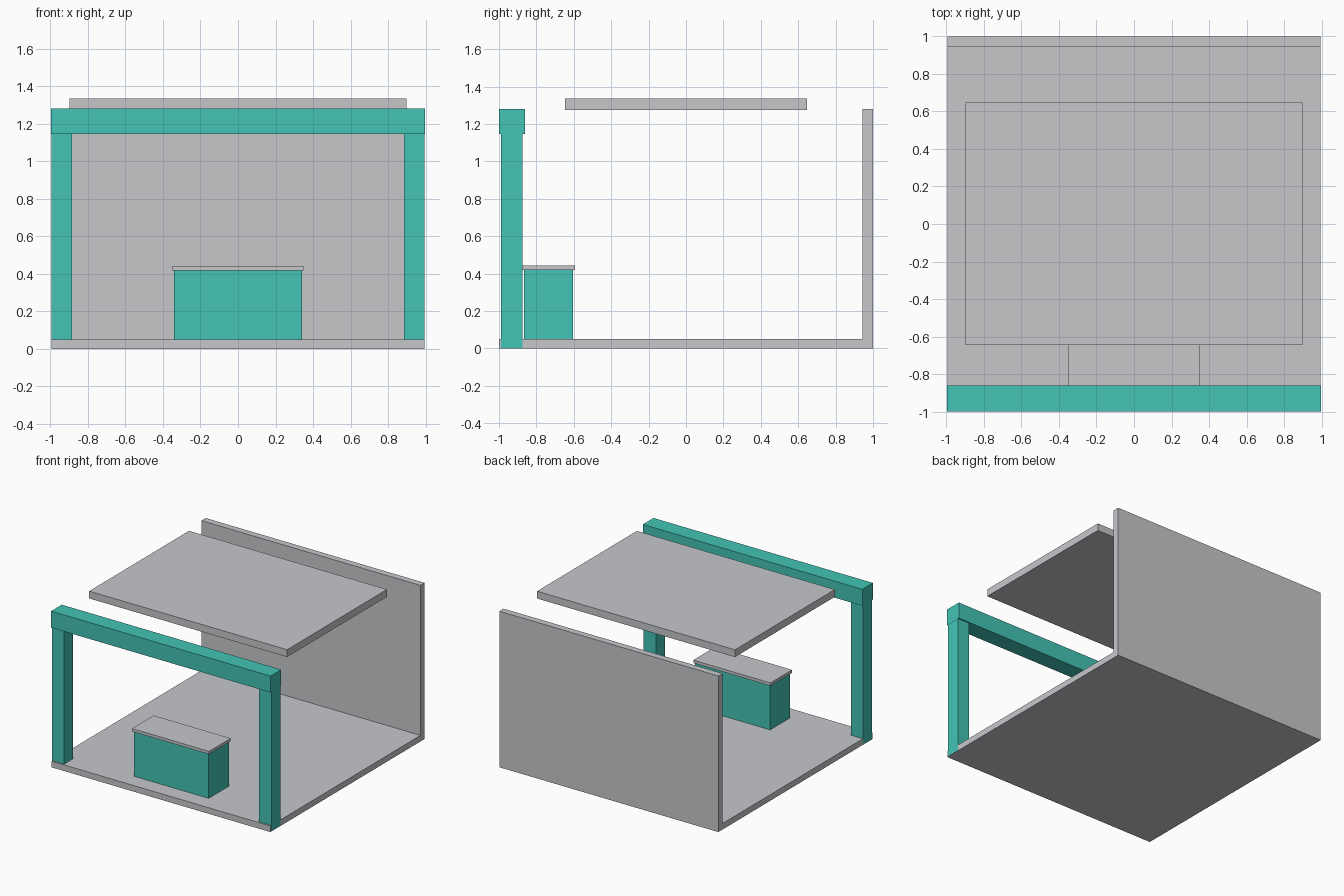
import bpy
import bmesh

default = bpy.data.objects.get("Cube")
if default:
    bpy.data.objects.remove(default, do_unlink=True)


def material(name, rgb):
    mat = bpy.data.materials.new(name)
    mat.use_nodes = True
    colour = (*rgb, 1.0)
    mat.diffuse_color = colour
    mat.node_tree.nodes["Principled BSDF"].inputs["Base Color"].default_value = colour
    return mat


def finish(name, bm, mat):
    bmesh.ops.recalc_face_normals(bm, faces=bm.faces)
    mesh = bpy.data.meshes.new(name)
    bm.to_mesh(mesh)
    bm.free()
    mesh.materials.append(mat)
    obj = bpy.data.objects.new(name, mesh)
    bpy.context.collection.objects.link(obj)
    return obj


def box(name, x, y, z, mat):
    """Box from (low, high) ranges on each axis."""
    bm = bmesh.new()
    bmesh.ops.create_cube(bm, size=1)
    for v in bm.verts:
        v.co = [(lo + hi) / 2 + c * (hi - lo) for c, (lo, hi) in zip(v.co, (x, y, z))]
    return finish(name, bm, mat)


def extrude_along_x(name, profile, half_width, mat):
    """Solid from a y-z profile, centred on x = 0."""
    bm = bmesh.new()
    face = bm.faces.new([bm.verts.new((-half_width, y, z)) for y, z in profile])
    side = bmesh.ops.extrude_face_region(bm, geom=[face])
    moved = [v for v in side["geom"] if isinstance(v, bmesh.types.BMVert)]
    bmesh.ops.translate(bm, verts=moved, vec=(2 * half_width, 0, 0))
    return finish(name, bm, mat)


grey = material("light grey", (0.57, 0.575, 0.60))
teal = material("teal", (0.056, 0.55, 0.465))

# Floor and back wall, one L-shaped shell
extrude_along_x("floor_and_back_wall",
                [(-1, 0), (1, 0), (1, 1.28), (0.945, 1.28), (0.945, 0.05), (-1, 0.05)],
                0.994, grey)

# Floating roof panel
box("roof_panel", (-0.898, 0.898), (-0.646, 0.648), (1.275, 1.335), grey)

# Front frame: a post on each side and a beam across the top
for side, x in (("right", (-0.995, -0.885)), ("left", (0.885, 0.995))):
    box(f"{side}_front_post", x, (-0.99, -0.873), (0.001, 1.2), teal)
box("front_beam", (-0.996, 0.996), (-1, -0.862), (1.145, 1.28), teal)

# Counter with an overhanging top
box("counter_body", (-0.34, 0.34), (-0.865, -0.605), (0.002, 0.418), teal)
box("counter_top", (-0.35, 0.35), (-0.875, -0.594), (0.418, 0.442), grey)
